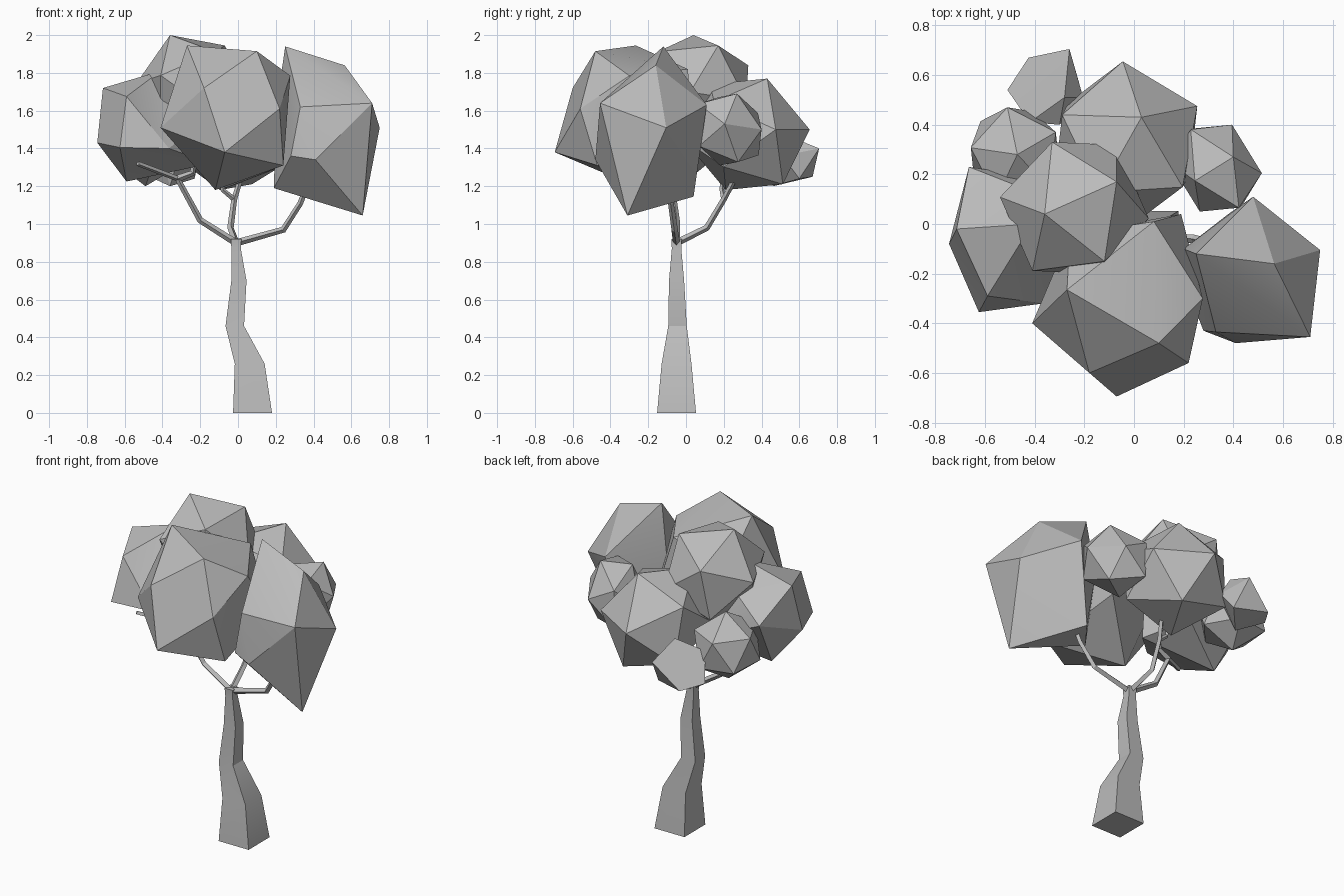
import bpy
import bmesh
from math import radians
from mathutils import Matrix, Vector

default = bpy.data.objects.get("Cube")
if default:
    bpy.data.objects.remove(default)

# One plain grey for the whole tree
grey = bpy.data.materials.new("plain_grey")
grey.use_nodes = True
colour = (0.5, 0.5, 0.5, 1)
grey.diffuse_color = colour
grey.node_tree.nodes["Principled BSDF"].inputs["Base Color"].default_value = colour


def select_only(obj):
    bpy.context.collection.objects.link(obj)
    bpy.ops.object.select_all(action='DESELECT')
    obj.select_set(True)
    bpy.context.view_layer.objects.active = obj


def finish(name, bm):
    """Turn a bmesh into a named, shaded object."""
    bmesh.ops.recalc_face_normals(bm, faces=bm.faces[:])
    mesh = bpy.data.meshes.new(name)
    bm.to_mesh(mesh)
    bm.free()
    mesh.materials.append(grey)
    select_only(bpy.data.objects.new(name, mesh))
    bpy.ops.object.shade_smooth_by_angle(angle=radians(25))


def clump(name, centre, corners, pulls=()):
    """Stretched icosahedron fitted to a centre and one triangle of corners;
    each pull then moves the nearest corner to a new place."""
    bm = bmesh.new()
    bmesh.ops.create_icosphere(bm, subdivisions=1, radius=1)
    bm.faces.ensure_lookup_table()
    centre = Vector(centre)
    start = Matrix([v.co for v in bm.faces[0].verts]).transposed()
    goal = Matrix([Vector(c) - centre for c in corners]).transposed()
    fit = goal @ start.inverted()
    for v in bm.verts:
        v.co = fit @ v.co + centre
    for pull in pulls:
        target = Vector(pull)
        nearest = min(bm.verts, key=lambda v: (v.co - target).length)
        nearest.co = target
    finish(name, bm)


def hull(name, points):
    """Convex lump around a few points."""
    bm = bmesh.new()
    for p in points:
        bm.verts.new(p)
    bmesh.ops.convex_hull(bm, input=bm.verts[:])
    loose = [v for v in bm.verts if not v.link_faces]
    bmesh.ops.delete(bm, geom=loose, context='VERTS')
    bmesh.ops.dissolve_limit(bm, angle_limit=radians(4),
                             verts=bm.verts[:], edges=bm.edges[:])
    finish(name, bm)


def branch(name, points, thickness=0.019):
    """Thin four-sided limb along a bent path."""
    curve = bpy.data.curves.new(name, 'CURVE')
    curve.dimensions = '3D'
    curve.bevel_depth = thickness
    curve.bevel_resolution = 0
    curve.use_fill_caps = True
    spline = curve.splines.new('POLY')
    spline.use_smooth = False
    spline.points.add(len(points) - 1)
    for i, (point, p) in enumerate(zip(spline.points, points)):
        point.co = (*p, 1)
        point.radius = 1 - 0.1 * i
    curve.materials.append(grey)
    select_only(bpy.data.objects.new(name, curve))
    bpy.ops.object.convert(target='MESH')


# Trunk: square sections as (x, y, height, half width)
sections = [(0.077, -0.05, 0, 0.103), (0.062, -0.05, 0.26, 0.079),
            (-0.017, -0.045, 0.46, 0.049), (0.005, -0.05, 0.7, 0.04),
            (-0.01, -0.05, 0.87, 0.025), (-0.01, -0.05, 0.92, 0.028)]
bm = bmesh.new()
rings = []
for x, y, z, h in sections:
    rings.append([bm.verts.new((x + sx * h, y + sy * h, z))
                  for sx, sy in ((-1, -1), (1, -1), (1, 1), (-1, 1))])
for low, high in zip(rings, rings[1:]):
    for i in range(4):
        j = (i + 1) % 4
        bm.faces.new((low[i], low[j], high[j], high[i]))
bm.faces.new(rings[0])
bm.faces.new(rings[-1])
finish("trunk", bm)

# Branches
fork = (-0.01, -0.05, 0.9)
branch("right_branch", [fork, (-0.2, -0.05, 1.02), (-0.32, -0.08, 1.24),
                        (-0.53, -0.24, 1.32)])
branch("right_twig", [(-0.32, -0.08, 1.24), (-0.24, -0.07, 1.27),
                      (-0.22, -0.05, 1.45)])
branch("left_branch", [fork, (0.24, -0.06, 0.97), (0.33, -0.08, 1.11),
                       (0.42, -0.1, 1.35)])
branch("back_branch", [fork, (-0.04, 0.11, 0.98), (-0.02, 0.2, 1.13),
                       (0.02, 0.27, 1.26)])
branch("back_twig", [(-0.02, 0.2, 1.13), (-0.08, 0.19, 1.18),
                     (-0.1, 0.2, 1.35)], 0.014)

# Foliage clumps
clump("front_foliage", (-0.03, -0.36, 1.62),
      [(-0.18, -0.6, 1.72), (-0.27, -0.265, 1.945), (0.1, -0.48, 1.915)],
      [(-0.41, -0.4, 1.51), (-0.07, -0.695, 1.38), (0.22, -0.56, 1.61),
       (0.277, -0.3, 1.785), (0.24, -0.47, 1.31), (-0.12, -0.22, 1.18),
       (0.19, 0.04, 1.42), (0.08, 0.01, 1.82)])
clump("top_foliage", (-0.24, 0.065, 1.72),
      [(-0.36, 0.04, 2), (-0.07, 0.17, 1.945), (-0.33, 0.33, 1.84)])
clump("right_foliage", (-0.43, -0.06, 1.52),
      [(-0.715, -0.02, 1.72), (-0.59, -0.29, 1.675), (-0.745, -0.08, 1.43)],
      [(-0.625, -0.355, 1.405), (-0.41, 0, 1.81), (-0.665, 0.23, 1.55),
       (-0.365, -0.32, 1.4), (-0.59, 0, 1.225)])
clump("back_foliage", (-0.033, 0.32, 1.475),
      [(0.03, 0.43, 1.77), (-0.045, 0.655, 1.5), (0.255, 0.475, 1.5)])
clump("left_back_foliage", (0.33, 0.225, 1.5),
      [(0.4, 0.27, 1.69), (0.515, 0.205, 1.53), (0.395, 0.4, 1.5)])
clump("right_back_foliage", (-0.48, 0.28, 1.405),
      [(-0.47, 0.28, 1.61), (-0.51, 0.47, 1.49), (-0.315, 0.37, 1.49)])
hull("far_back_foliage",
     [(-0.26, 0.705, 1.4), (-0.425, 0.67, 1.25), (-0.51, 0.54, 1.27),
      (-0.28, 0.51, 1.48), (-0.42, 0.41, 1.4), (-0.205, 0.51, 1.36),
      (-0.23, 0.6, 1.24), (-0.3, 0.4, 1.4), (-0.36, 0.46, 1.2)])
hull("left_foliage",
     [(0.25, -0.12, 1.94), (0.565, -0.16, 1.84), (0.71, -0.455, 1.64),
      (0.75, -0.105, 1.51), (0.66, -0.31, 1.045), (0.48, 0.11, 1.63),
      (0.41, -0.48, 1.34), (0.28, -0.43, 1.36), (0.38, 0.04, 1.145),
      (0.19, -0.2, 1.19), (0.2, -0.1, 1.6), (0.33, -0.435, 1.62)])
